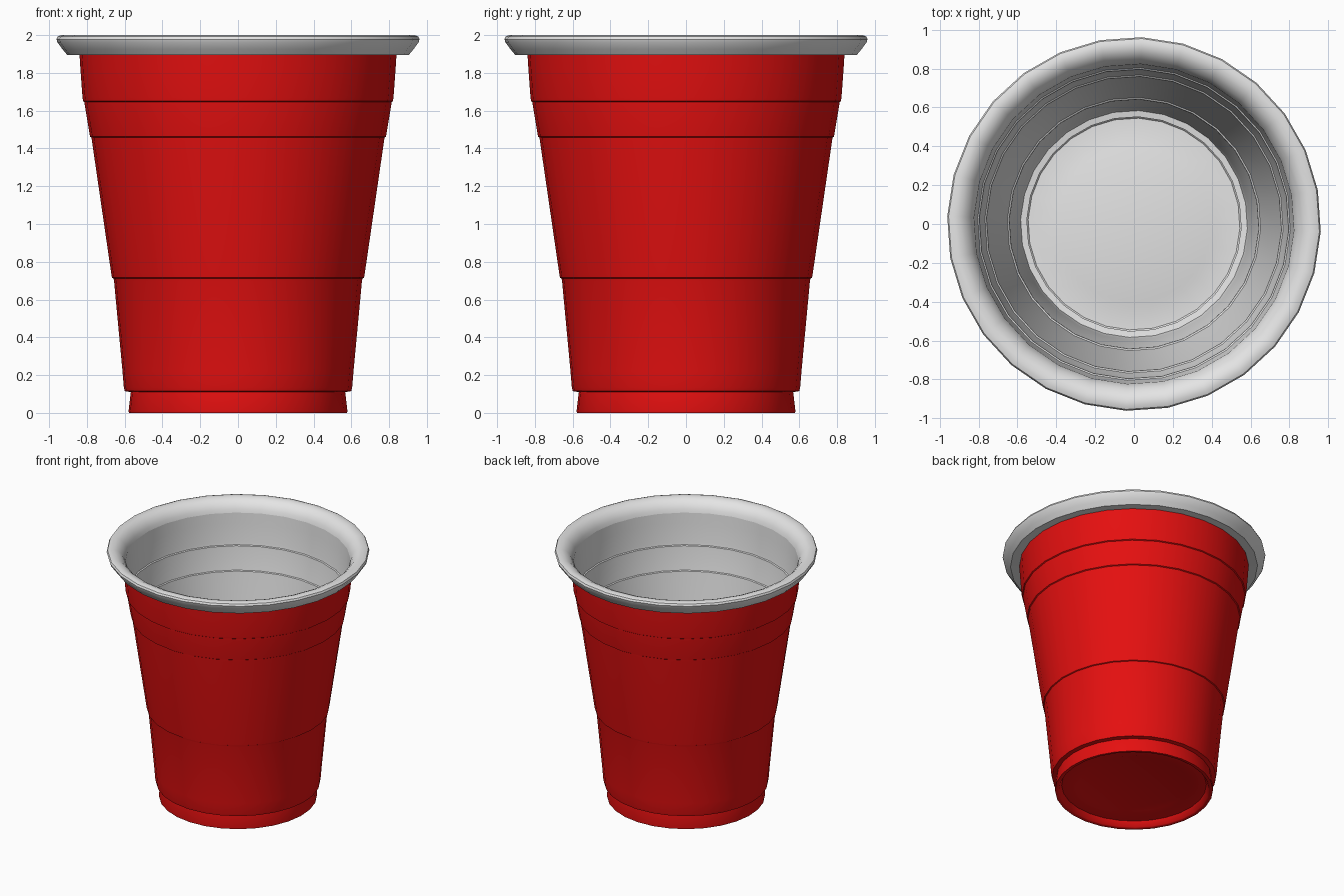
import bpy, bmesh, math

if "Cube" in bpy.data.objects:
    bpy.data.objects.remove(bpy.data.objects["Cube"])

SIDES = 28
OFFSET = math.radians(-2.4)


def material(name, rgb):
    m = bpy.data.materials.new(name)
    m.diffuse_color = (*rgb, 1)
    m.use_nodes = True
    m.node_tree.nodes["Principled BSDF"].inputs["Base Color"].default_value = m.diffuse_color
    return m


red = material("red plastic", (0.78, 0.005, 0.005))
white = material("white plastic", (0.78, 0.78, 0.78))


def revolve(name, profile, mat):
    """Spin (radius, z) points round z; going up the list, faces point outward."""
    bm = bmesh.new()
    rings = []
    for r, z in profile:
        if r == 0:
            rings.append([bm.verts.new((0, 0, z))] * SIDES)
        else:
            rings.append([bm.verts.new((r * math.cos(OFFSET + 2 * math.pi * i / SIDES),
                                        r * math.sin(OFFSET + 2 * math.pi * i / SIDES), z))
                          for i in range(SIDES)])
    for a, b in zip(rings, rings[1:]):
        for i in range(SIDES):
            j = (i + 1) % SIDES
            quad = [a[i], a[j], b[j], b[i]]
            bm.faces.new(list(dict.fromkeys(quad)))
    mesh = bpy.data.meshes.new(name)
    bm.to_mesh(mesh)
    bm.free()
    mesh.materials.append(mat)
    ob = bpy.data.objects.new(name, mesh)
    bpy.context.collection.objects.link(ob)
    bpy.ops.object.select_all(action='DESELECT')
    ob.select_set(True)
    bpy.context.view_layer.objects.active = ob
    bpy.ops.object.shade_smooth_by_angle(angle=math.radians(38))
    return ob


# Stepped wall shared by the outside and the inside
wall = [(0.568, 0.11), (0.600, 0.115), (0.605, 0.135), (0.612, 0.22), (0.657, 0.70),
        (0.660, 0.712), (0.668, 0.716), (0.672, 0.74), (0.774, 1.44),
        (0.776, 1.457), (0.784, 1.462), (0.787, 1.48), (0.812, 1.63),
        (0.813, 1.645), (0.821, 1.65), (0.824, 1.67), (0.835, 1.82), (0.840, 1.90)]

# Red outside: recessed underside, foot and wall
outer = [(0, 0.055), (0.40, 0.055), (0.43, 0.045), (0.53, 0.045), (0.55, 0.005),
         (0.56, 0.0), (0.578, 0.0), (0.58, 0.01)] + wall
revolve("outer_shell", outer, red)

# White inside: wall from lip to floor
THICK = 0.016
inner = [(r - THICK, z + 0.004) for r, z in reversed(wall)]
inner += [(0.556, 0.075), (0.545, 0.062), (0.43, 0.062), (0.40, 0.07), (0, 0.07)]
revolve("inner_liner", inner, white)

# Rolled lip, from underside round to the inside
lip = [(0.836, 1.897), (0.905, 1.895), (0.93, 1.925), (0.957, 1.962), (0.962, 1.978),
       (0.955, 1.993), (0.935, 2.0), (0.905, 1.998), (0.875, 1.985),
       (0.848, 1.958), (0.832, 1.93), (0.824, 1.904)]
revolve("rolled_rim", lip, white)
